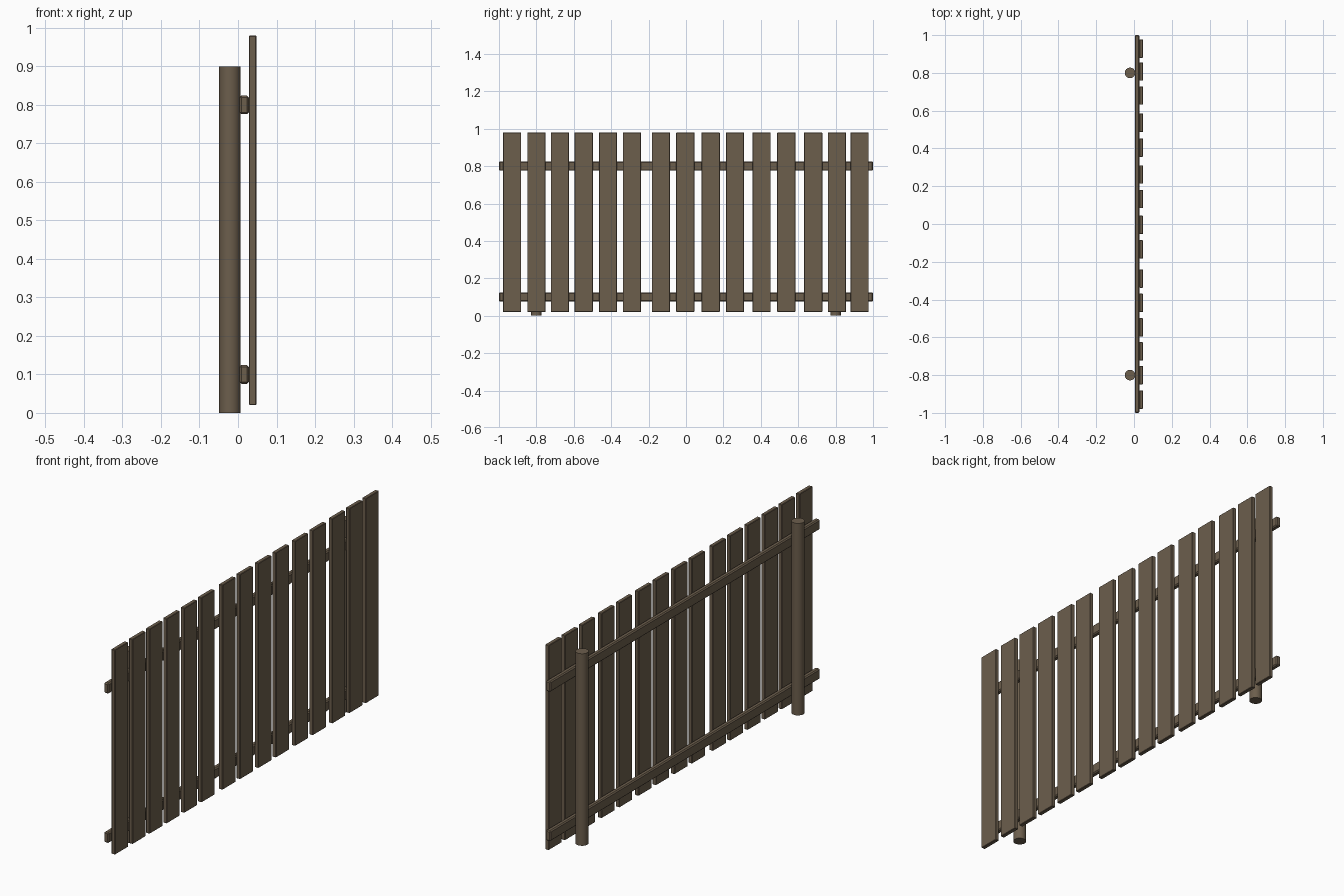
import bpy
import math

cube = bpy.data.objects.get("Cube")
if cube:
    bpy.data.objects.remove(cube, do_unlink=True)

# Weathered brown timber
wood = bpy.data.materials.new("weathered_brown_wood")
wood.use_nodes = True
colour = (0.15, 0.112, 0.073, 1)
wood.diffuse_color = colour
wood.node_tree.nodes["Principled BSDF"].inputs["Base Color"].default_value = colour


def finish(name):
    obj = bpy.context.object
    obj.name = name
    obj.data.materials.append(wood)
    return obj


def board(name, centre, size, bevel):
    bpy.ops.mesh.primitive_cube_add(size=1, location=centre)
    obj = finish(name)
    obj.scale = size
    bpy.ops.object.transform_apply(location=False, rotation=False, scale=True)
    mod = obj.modifiers.new("worn_edges", "BEVEL")
    mod.width = bevel
    mod.segments = 1
    return obj


# Round posts behind the rails
for side, y in (("right", -0.8), ("left", 0.8)):
    bpy.ops.mesh.primitive_cylinder_add(
        vertices=24, radius=0.028, depth=0.9, location=(-0.021, y, 0.45))
    finish("post_" + side)
    bpy.ops.object.shade_smooth_by_angle(angle=math.radians(35))

# Horizontal rails with chamfered edges
for level, z in (("lower", 0.1), ("upper", 0.8)):
    board("rail_" + level, (0.016, 0, z), (0.024, 2, 0.049), 0.005)

# Unevenly spaced upright planks
plank_positions = [-0.93, -0.80, -0.674, -0.547, -0.417, -0.289, -0.134, -0.004,
                   0.132, 0.262, 0.404, 0.536, 0.68, 0.807, 0.928]
for i, y in enumerate(plank_positions, 1):
    board(f"plank_{i}", (0.038, y, 0.5), (0.019, 0.097, 0.96), 0.002)
